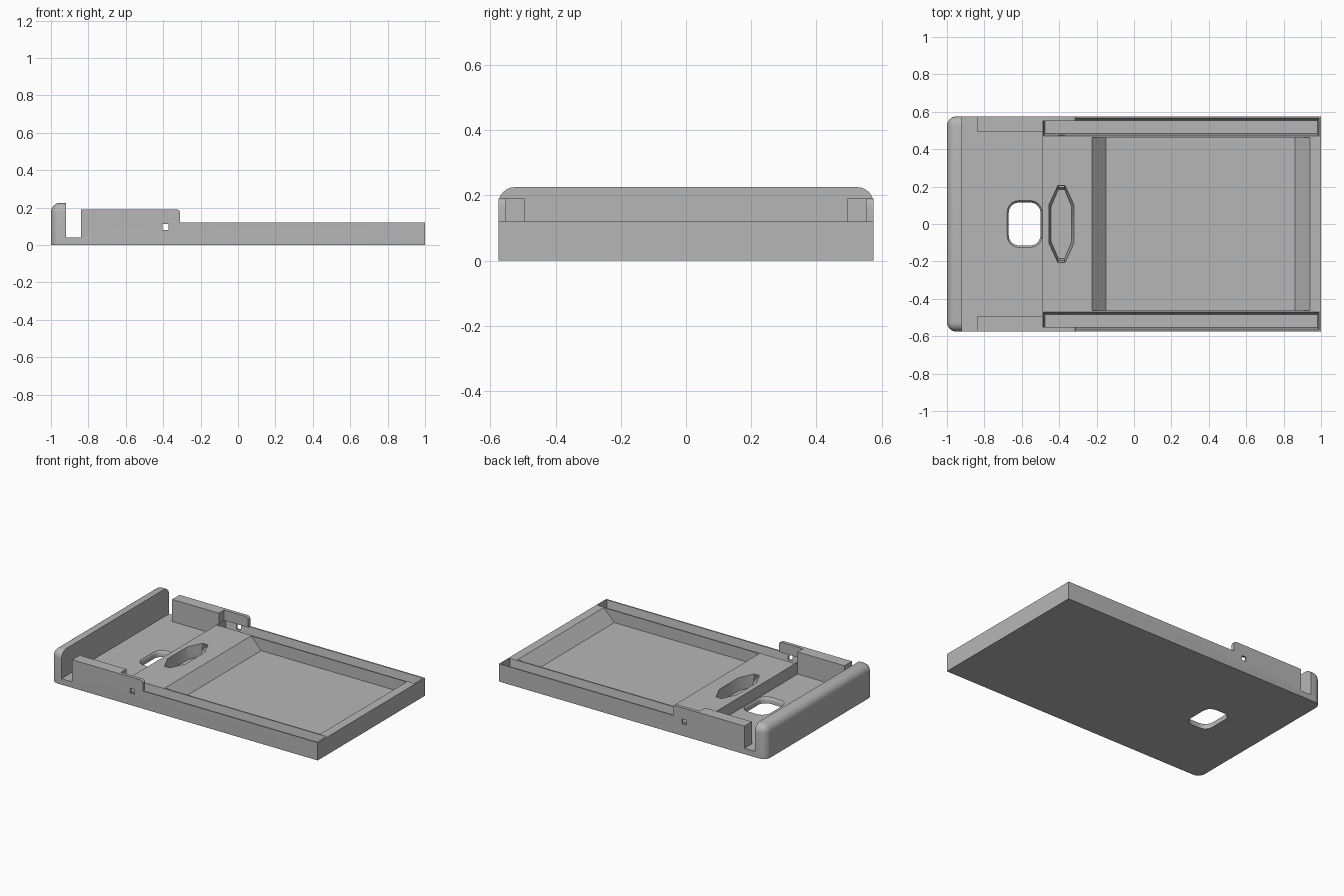
import bpy, bmesh, math

cube = bpy.data.objects.get("Cube")
if cube:
    bpy.data.objects.remove(cube, do_unlink=True)

grey = bpy.data.materials.new("matte_grey")
grey.use_nodes = True
COLOR = (0.47, 0.47, 0.47, 1)
grey.diffuse_color = COLOR
grey.node_tree.nodes["Principled BSDF"].inputs["Base Color"].default_value = COLOR

FLOOR, RIM, TOP = 0.04, 0.12, 0.19
HALF = 0.575


def loft(name, loops, bevel=None):
    """Closed solid through matching loops; bevel = (edge test, width, segments)."""
    bm = bmesh.new()
    rings = [[bm.verts.new(p) for p in loop] for loop in loops]
    n = len(rings[0])
    for a, b in zip(rings, rings[1:]):
        for i in range(n):
            j = (i + 1) % n
            bm.faces.new((a[i], a[j], b[j], b[i]))
    bm.faces.new(rings[0][::-1])
    bm.faces.new(rings[-1])
    bmesh.ops.recalc_face_normals(bm, faces=bm.faces)
    if bevel:
        test, width, segments = bevel
        edges = [e for e in bm.edges if test(e.verts[0].co, e.verts[1].co)]
        bmesh.ops.bevel(bm, geom=edges, offset=width, segments=segments,
                        profile=0.5, affect='EDGES')
    mesh = bpy.data.meshes.new(name)
    bm.to_mesh(mesh)
    bm.free()
    mesh.materials.append(grey)
    obj = bpy.data.objects.new(name, mesh)
    bpy.context.collection.objects.link(obj)
    return obj


def side_prism(name, profile, y0, y1, bevel=None):
    return loft(name, [[(x, y, z) for x, z in profile] for y in (y0, y1)], bevel)


def rect(x0, x1, y0, y1, z):
    return [(x0, y0, z), (x1, y0, z), (x1, y1, z), (x0, y1, z)]


def box(name, x0, x1, y0, y1, z0, z1):
    return loft(name, [rect(x0, x1, y0, y1, z) for z in (z0, z1)])


def rounded(cx, hx, hy, r, z):
    loop = []
    for k, (sx, sy) in enumerate(((1, 1), (-1, 1), (-1, -1), (1, -1))):
        for i in range(7):
            a = math.pi / 2 * (k + i / 6)
            loop.append((cx + sx * (hx - r) + r * math.cos(a),
                         sy * (hy - r) + r * math.sin(a), z))
    return loop


def octagon(cx, hx, hy, z):
    half = [(hx, -hy / 2), (hx, hy / 2), (hx * 0.3, hy)]
    pts = half + [(-hx * 0.3, hy), (-hx, hy / 2), (-hx, -hy / 2),
                  (-hx * 0.3, -hy), (hx * 0.3, -hy)]
    return [(cx + x, y, z) for x, y in pts]


def cut(target, cutter):
    cutter.hide_render = True
    mod = target.modifiers.new("cut", 'BOOLEAN')
    mod.operation = 'DIFFERENCE'
    mod.solver = 'EXACT'
    mod.object = cutter
    bpy.context.view_layer.objects.active = target
    bpy.ops.object.modifier_apply(modifier=mod.name)
    bpy.data.objects.remove(cutter, do_unlink=True)


# Tray body from its side profile, with a rounded end wall
def end_wall_edge(a, b):
    outer = a.x < -0.99 and b.x < -0.99
    upper = a.z > 0.2 and b.z > 0.2
    vertical = outer and abs(a.y - b.y) < 0.01
    along_top = upper and (outer or abs(a.y - b.y) < 0.01)
    return vertical or along_top


profile = [(-1, 0), (1, 0), (1, RIM), (-0.49, RIM), (-0.49, TOP), (-0.84, TOP),
           (-0.84, FLOOR), (-0.92, FLOOR), (-0.92, 0.225), (-1, 0.225)]
body = side_prism("tray_body", profile, -HALF, HALF, (end_wall_edge, 0.05, 6))

# Recess between the two side blocks
cut(body, box("recess_cutter", -0.88, -0.49, -0.495, 0.495, FLOOR, 0.3))

# Main basin with a ramp at each end
basin = [(-0.15, FLOOR), (0.86, FLOOR), (0.94, RIM), (0.94, 0.2),
         (-0.225, 0.2), (-0.225, RIM)]
cut(body, side_prism("basin_cutter", basin, -0.462, 0.462))

# Tapered channel along each side
for s in (-1, 1):
    cut(body, loft("channel_cutter", [
        rect(-0.475, 0.98, *sorted((s * 0.483, s * 0.553)), FLOOR),
        rect(-0.485, 0.99, *sorted((s * 0.471, s * 0.566)), RIM + 0.001)]))

# Eight-sided pocket in the deck
cut(body, loft("pocket_cutter", [octagon(-0.388, 0.055, 0.185, FLOOR),
                                 octagon(-0.388, 0.067, 0.205, RIM + 0.001)]))

# Square tunnel across the full width
cut(body, box("tunnel_cutter", -0.405, -0.372, -0.7, 0.7, 0.08, 0.113))

# Rounded opening through the floor with a flared upper edge
cut(body, loft("opening_cutter", [rounded(-0.585, 0.085, 0.115, 0.055, -0.05),
                                  rounded(-0.585, 0.085, 0.115, 0.055, 0.025),
                                  rounded(-0.585, 0.088, 0.119, 0.057, 0.034),
                                  rounded(-0.585, 0.094, 0.126, 0.062, 0.041)]))


# Thin raised tab above each channel, with a rounded upper corner
def tab_edge(a, b):
    return min(a.x, b.x) > -0.32 and min(a.z, b.z) > 0.18


tab_profile = [(-0.49, RIM), (-0.31, RIM), (-0.31, TOP), (-0.49, TOP)]
parts = [body]
for s, side in ((1, "left"), (-1, "right")):
    parts.append(side_prism(side + "_tab", tab_profile, *sorted((s * 0.552, s * HALF)),
                            (tab_edge, 0.018, 4)))

# Smooth the rounded edges only
bpy.ops.object.select_all(action='DESELECT')
for part in parts:
    part.select_set(True)
bpy.context.view_layer.objects.active = body
bpy.ops.object.shade_smooth_by_angle(angle=math.radians(30))
